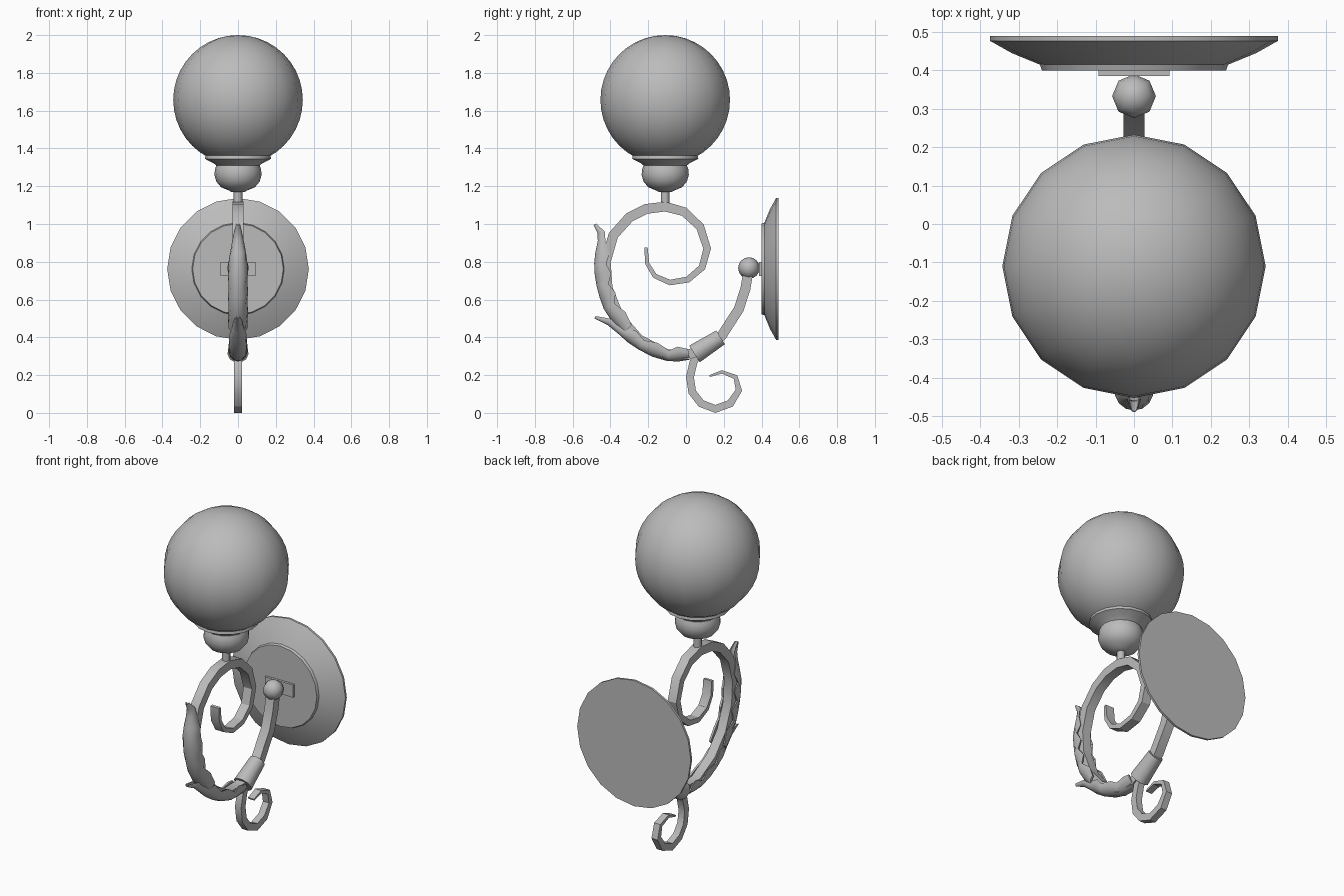
import bpy, bmesh
from math import sin, cos, pi, radians
from mathutils import Vector, Matrix

cube = bpy.data.objects.get("Cube")
if cube:
    bpy.data.objects.remove(cube, do_unlink=True)

grey = bpy.data.materials.new("plain grey")
grey.use_nodes = True
GREY = (0.5, 0.5, 0.5, 1)
grey.diffuse_color = GREY
grey.node_tree.nodes["Principled BSDF"].inputs["Base Color"].default_value = GREY


def finish(name, bm, angle=40):
    bmesh.ops.recalc_face_normals(bm, faces=bm.faces)
    mesh = bpy.data.meshes.new(name)
    bm.to_mesh(mesh)
    bm.free()
    mesh.materials.append(grey)
    ob = bpy.data.objects.new(name, mesh)
    bpy.context.collection.objects.link(ob)
    bpy.ops.object.select_all(action='DESELECT')
    ob.select_set(True)
    bpy.context.view_layer.objects.active = ob
    bpy.ops.object.shade_smooth_by_angle(angle=radians(angle))
    return ob


def loft(name, rings, angle=40):
    """Skin a list of closed rings and cap both ends."""
    bm = bmesh.new()
    rows = [[bm.verts.new(p) for p in ring] for ring in rings]
    n = len(rows[0])
    for a, b in zip(rows, rows[1:]):
        for i in range(n):
            j = (i + 1) % n
            bm.faces.new((a[i], a[j], b[j], b[i]))
    bm.faces.new(rows[0])
    bm.faces.new(rows[-1])
    return finish(name, bm, angle)


def lathe(name, profile, sides, origin, axis=(0, 0, 1), angle=40):
    """Turn (radius, distance) pairs around an axis through origin."""
    mat = Matrix.Translation(origin) @ Vector(axis).to_track_quat('Z', 'Y').to_matrix().to_4x4()
    turn = [2 * pi * i / sides for i in range(sides)]
    return loft(name, [[mat @ Vector((r * cos(a), r * sin(a), h)) for a in turn]
                       for r, h in profile], angle)


def sweep(name, path, section, angle=40):
    """Sweep section(t, i) -> [(x, outward)] along a path in the side plane."""
    pts = [Vector(p) for p in path]
    rings = []
    for i, p in enumerate(pts):
        d = (pts[min(i + 1, len(pts) - 1)] - pts[max(i - 1, 0)]).normalized()
        out = Vector((-d.y, d.x))
        rings.append([(x, p.x + out.x * o, p.y + out.y * o)
                      for x, o in section(i / (len(pts) - 1), i)])
    return loft(name, rings, angle)


def bar(half_x, thick, end_thick):
    def section(t, i):
        k = max(0, (t - 0.6) / 0.4)
        h = (thick + (end_thick - thick) * k) / 2
        return [(-half_x, -h), (half_x, -h), (half_x, h), (-half_x, h)]
    return section


def leaf(width, depth, tip_from):
    def section(t, i):
        k = max(0, (t - tip_from) / (1 - tip_from))
        w, d = width * (1 - 0.8 * k), depth * (1 - 0.75 * k)
        reach = radians(125 if i % 2 else 98)       # scalloped edges
        arc = [reach * (j / 4 - 1) for j in range(9)]
        outer = [(w * sin(a), d * cos(a) - d) for a in arc]
        inner = [(0.8 * w * sin(a), 0.8 * d * cos(a) - d) for a in reversed(arc)]
        return outer + inner
    return section


def ball(name, radius, centre, segments, rings):
    bm = bmesh.new()
    bmesh.ops.create_uvsphere(bm, u_segments=segments, v_segments=rings, radius=radius,
                              matrix=Matrix.Translation(centre))
    return finish(name, bm, 60)


# Glass globe, its cup and stem
LAMP_Y = -0.11
ball("globe", 0.343, (0, LAMP_Y, 1.657), 16, 20)
lathe("globe_cup", [(0.172, 1.362), (0.175, 1.345), (0.13, 1.322), (0.115, 1.31), (0.122, 1.29),
                    (0.125, 1.26), (0.115, 1.225), (0.09, 1.195), (0.05, 1.178), (0.035, 1.17)],
      16, (0, LAMP_Y, 0))
lathe("stem", [(0.023, 1.18), (0.023, 1.09)], 8, (0, LAMP_Y, 0), angle=50)

# Main scrolled arm, from the wall joint round to the curled end
arm_path = [(0.33, 0.75), (0.315, 0.66), (0.28, 0.55), (0.19, 0.41), (0.11, 0.345), (0.016, 0.31),
            (-0.1, 0.31), (-0.25, 0.39), (-0.355, 0.51), (-0.415, 0.66), (-0.425, 0.8),
            (-0.385, 0.94), (-0.3, 1.035), (-0.21, 1.08), (-0.11, 1.092), (-0.01, 1.065),
            (0.075, 0.985), (0.112, 0.87), (0.085, 0.77), (0.01, 0.706), (-0.085, 0.69),
            (-0.165, 0.725), (-0.205, 0.79), (-0.212, 0.875)]
sweep("scroll_arm", arm_path, bar(0.028, 0.053, 0.018), 30)

# Small scroll hanging below the collar
tail_path = [(0.075, 0.33), (0.04, 0.27), (0.021, 0.19), (0.033, 0.11), (0.08, 0.05), (0.155, 0.021),
             (0.235, 0.05), (0.28, 0.12), (0.262, 0.19), (0.19, 0.217), (0.125, 0.195)]
sweep("tail_scroll", tail_path, bar(0.02, 0.042, 0.01), 30)

# Collar clamping both scrolls
start, end = Vector((0, 0.045, 0.312)), Vector((0, 0.183, 0.4))
lathe("collar", [(0.055, 0), (0.045, (end - start).length)], 10, start, end - start)

# Leaves wrapped around the outside of the arm, with flared tips
lower = [(0.02, 0.282), (-0.04, 0.272), (-0.1, 0.275), (-0.18, 0.298), (-0.25, 0.335),
         (-0.31, 0.375), (-0.36, 0.42), (-0.415, 0.465), (-0.485, 0.5)]
upper = [(-0.335, 0.42), (-0.39, 0.48), (-0.435, 0.55), (-0.457, 0.61), (-0.473, 0.67),
         (-0.483, 0.73), (-0.486, 0.79), (-0.48, 0.85), (-0.467, 0.91), (-0.468, 0.95), (-0.49, 0.995)]
sweep("lower_leaf", lower, leaf(0.048, 0.05, 0.6))
sweep("upper_leaf", upper, leaf(0.052, 0.056, 0.62))

# Wall joint: ball, mounting block and dished wall plate
MOUNT_Z = 0.762
ball("joint_ball", 0.057, (0, 0.333, MOUNT_Z + 0.005), 8, 8)
bm = bmesh.new()
bmesh.ops.create_cube(bm, size=1, matrix=Matrix.Translation((0, 0.395, MOUNT_Z))
                      @ Matrix.Diagonal((0.186, 0.018, 0.075, 1)))
finish("mounting_block", bm, 30)
lathe("wall_plate", [(0.24, 0.4), (0.245, 0.415), (0.318, 0.445), (0.375, 0.477), (0.375, 0.49)],
      20, (0, 0, MOUNT_Z), (0, 1, 0))
